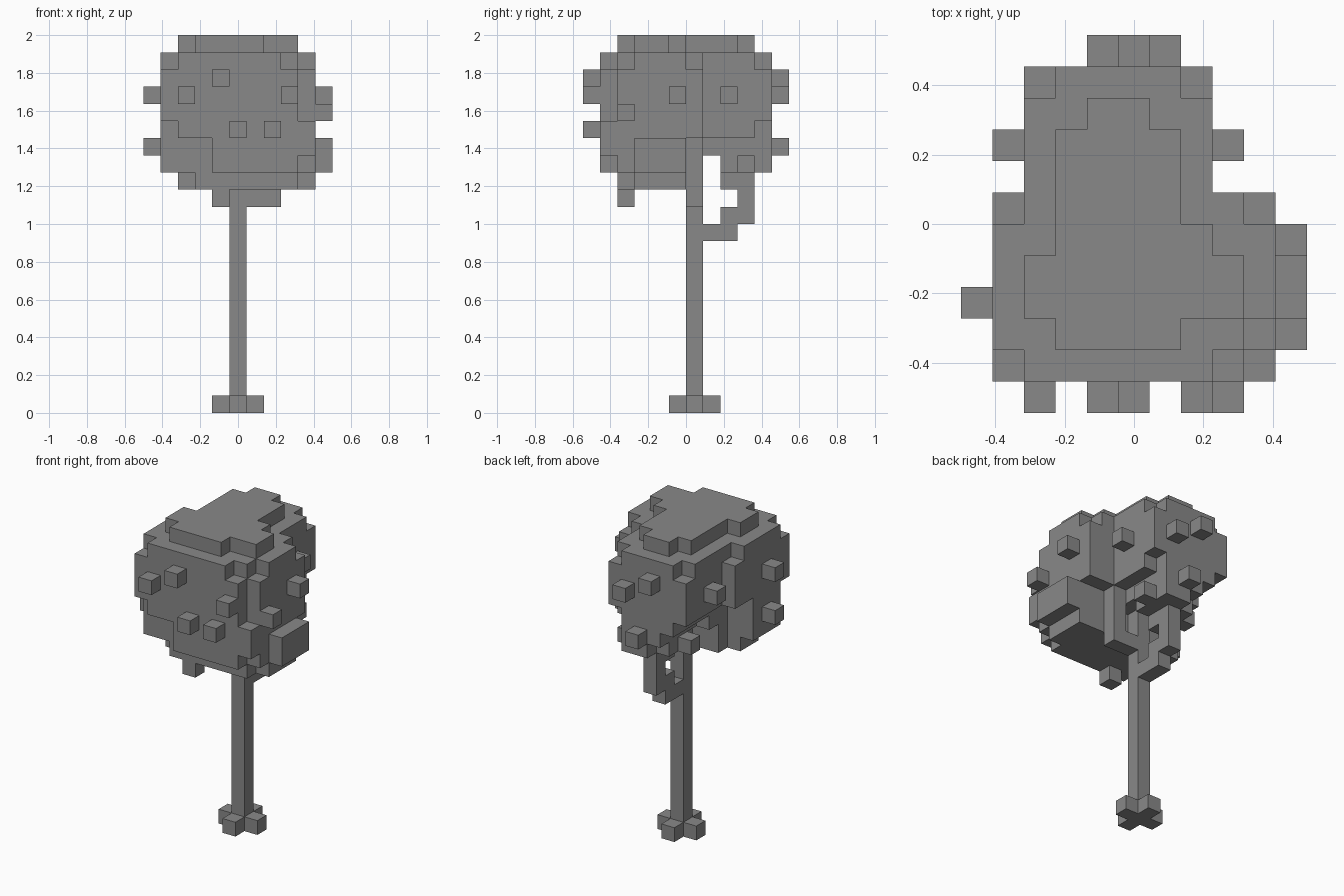
import bpy
import bmesh
from mathutils import Vector

if "Cube" in bpy.data.objects:
    bpy.data.objects.remove(bpy.data.objects["Cube"])

U = 1 / 11  # edge of one cube: 22 cubes make the 2-unit height
SIDES = {
    (1, 0, 0): [(1, 0, 0), (1, 1, 0), (1, 1, 1), (1, 0, 1)],
    (-1, 0, 0): [(0, 0, 0), (0, 0, 1), (0, 1, 1), (0, 1, 0)],
    (0, 1, 0): [(0, 1, 0), (0, 1, 1), (1, 1, 1), (1, 1, 0)],
    (0, -1, 0): [(0, 0, 0), (1, 0, 0), (1, 0, 1), (0, 0, 1)],
    (0, 0, 1): [(0, 0, 1), (1, 0, 1), (1, 1, 1), (0, 1, 1)],
    (0, 0, -1): [(0, 0, 0), (0, 1, 0), (1, 1, 0), (1, 0, 0)],
}

# Dark grey surface shared by all parts
grey = bpy.data.materials.new("dark_grey")
grey.diffuse_color = (0.25, 0.25, 0.25, 1)
grey.use_nodes = True
grey.node_tree.nodes["Principled BSDF"].inputs["Base Color"].default_value = grey.diffuse_color


def box(x, y, z):
    """Set of cells between inclusive cell ranges."""
    return {(i, j, k) for i in range(x[0], x[1] + 1)
            for j in range(y[0], y[1] + 1) for k in range(z[0], z[1] + 1)}


def build(name, cells, hidden=()):
    """Skin a set of cells, leaving out the faces between neighbours."""
    bm = bmesh.new()
    verts = {}
    for c in sorted(cells):
        for n, corners in SIDES.items():
            nb = tuple(a + b for a, b in zip(c, n))
            if nb in cells or nb in hidden:
                continue
            face = []
            for o in corners:
                p = tuple(a + b for a, b in zip(c, o))
                if p not in verts:
                    verts[p] = bm.verts.new(Vector((p[0] - 0.5, p[1], p[2])) * U)
                face.append(verts[p])
            bm.faces.new(face)
    mesh = bpy.data.meshes.new(name)
    bm.to_mesh(mesh)
    bm.free()
    mesh.materials.append(grey)
    bpy.context.collection.objects.link(bpy.data.objects.new(name, mesh))


# Trunk with cross-shaped foot
trunk = box((0, 0), (0, 0), (0, 14)) | box((-1, 1), (0, 0), (0, 0)) | box((0, 0), (-1, 1), (0, 0))

# Branches: one steps up to the back, one turns up on the right
branches = box((0, 0), (1, 2), (10, 10)) | box((0, 0), (2, 3), (11, 11))
branches |= box((0, 0), (3, 3), (12, 12))
branches |= box((1, 2), (0, 0), (12, 12)) | box((2, 2), (0, 0), (13, 14))

# Canopy main mass: wide front block, narrower back block
canopy = box((-4, 4), (-4, 0), (16, 20)) | box((-3, 2), (1, 4), (16, 20))
canopy |= box((-4, 3), (-5, -5), (17, 19)) | box((-3, 2), (-5, -5), (20, 20))
canopy |= box((-3, 4), (-5, -5), (16, 16))

# Chipped upper and lower corners
canopy -= box((-4, -4), (0, 0), (20, 20)) | box((4, 4), (0, 0), (20, 20))
canopy -= box((4, 4), (-4, -4), (20, 20))
for k in (16, 20):
    canopy -= {(-3, 4, k), (2, 4, k)}
canopy -= box((-4, -3), (-1, 4), (16, 16))

# Crown layer
canopy |= box((-2, 1), (-4, 2), (21, 21)) | box((-1, 0), (3, 3), (21, 21))
canopy |= box((-3, 3), (-3, -2), (21, 21)) | {(2, -1, 21)}

# Underside of the front block
canopy |= box((-4, 4), (-4, -2), (15, 15)) | box((-1, 4), (-5, -5), (15, 15))
canopy |= box((-4, 3), (-4, -2), (14, 14)) | box((-1, 3), (-5, -5), (14, 14))
canopy |= box((-2, 4), (-1, -1), (14, 15)) | box((4, 5), (-3, -1), (14, 15))
canopy |= box((-2, 3), (-4, -4), (13, 13)) | box((-3, 4), (-3, -2), (13, 13))
canopy |= box((-2, 4), (-1, -1), (13, 13))

# Underside of the back block
canopy |= box((-2, 2), (0, 0), (15, 15)) | box((-1, 1), (1, 4), (15, 15))
canopy |= box((-1, 1), (2, 3), (14, 14)) | box((0, 1), (4, 4), (14, 14))
canopy |= box((0, 0), (2, 3), (13, 13))

# Single-cube leaf bumps
front = {(i, -6, k) for i, k in ((-1, 19), (-3, 18), (3, 18), (0, 16), (2, 16))}
back = {(i, 5, k) for i, k in ((-1, 19), (1, 18), (0, 15))}
left = {(-5, -3, 18), (-5, -3, 15), (-4, 2, 18), (-2, 2, 14)}
right = {(5, -1, 18), (5, -4, 17), (3, 2, 18), (4, -4, 14), (2, 3, 14)}
under = {(-1, -4, 12)}
bumps = (front | back | left | right | under) - canopy

canopy -= trunk
everything = trunk | branches | canopy | bumps
build("trunk", trunk, everything)
build("branches", branches - trunk - canopy, everything)
build("canopy", canopy, everything)
build("leaf_bumps", bumps, everything)
